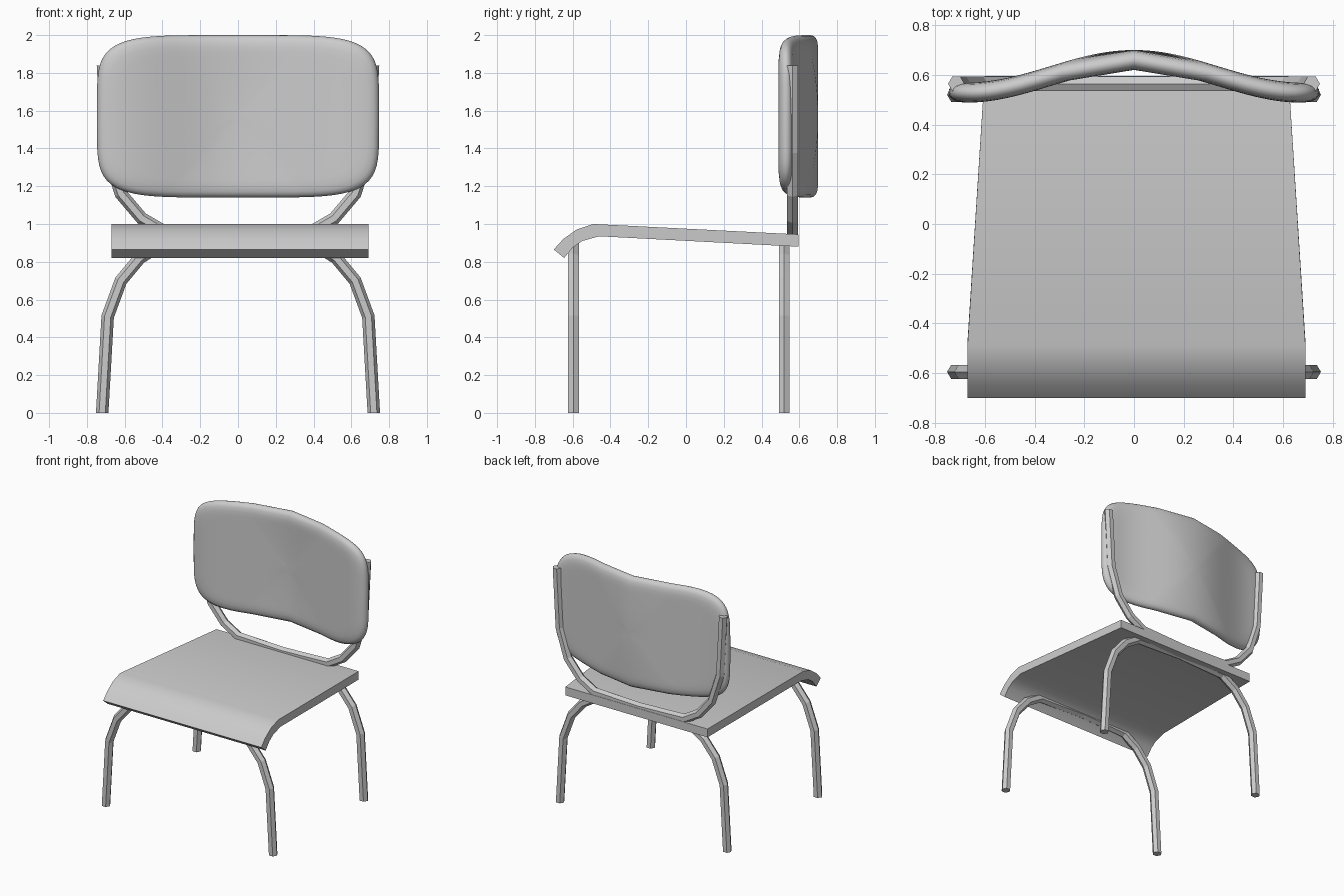
import bpy, bmesh, math
from mathutils import Vector

cube = bpy.data.objects.get("Cube")
if cube:
    bpy.data.objects.remove(cube, do_unlink=True)

grey = bpy.data.materials.new("plain_grey")
grey.use_nodes = True
colour = (0.6, 0.6, 0.6, 1)
grey.diffuse_color = colour
grey.node_tree.nodes["Principled BSDF"].inputs["Base Color"].default_value = colour


def finish(bm, name, smooth=None):
    bmesh.ops.recalc_face_normals(bm, faces=bm.faces)
    mesh = bpy.data.meshes.new(name)
    bm.to_mesh(mesh)
    bm.free()
    mesh.materials.append(grey)
    obj = bpy.data.objects.new(name, mesh)
    bpy.context.collection.objects.link(obj)
    if smooth:
        bpy.ops.object.select_all(action='DESELECT')
        obj.select_set(True)
        bpy.context.view_layer.objects.active = obj
        bpy.ops.object.shade_smooth_by_angle(angle=math.radians(smooth))
    return obj


def bridge(bm, a, b):
    for i in range(len(a)):
        j = (i + 1) % len(a)
        bm.faces.new((a[i], a[j], b[j], b[i]))


def tube(name, half, y, radius=0.033, sides=6):
    """Mitred hexagonal tube; half path runs in x, z from the end to the centre."""
    path = [Vector((x, 0, z)) for x, z in half]
    path += [Vector((-p.x, 0, p.z)) for p in reversed(path[:-1])]
    bm = bmesh.new()
    rings = []
    for i, p in enumerate(path):
        d0 = (p - path[max(i - 1, 0)]).normalized()
        d1 = (path[min(i + 1, len(path) - 1)] - p).normalized()
        t = (d0 + d1).normalized()
        miter = 1 / max(t.dot(d1), t.dot(d0))
        n = Vector((t.z, 0, -t.x)) * miter
        if i in (0, len(path) - 1):
            n = Vector((1 if t.z > 0 else -1, 0, 0))  # level cut ends
        ring = []
        for k in range(sides):
            a = math.tau * k / sides
            ring.append(bm.verts.new(p + n * radius * math.cos(a)
                                     + Vector((0, y + radius * math.sin(a), 0))))
        rings.append(ring)
    for a, b in zip(rings, rings[1:]):
        bridge(bm, a, b)
    bm.faces.new(rings[0])
    bm.faces.new(rings[-1])
    return finish(bm, name)


# Seat: bent sheet with a rolled front edge, narrowing to the back
top = [(-0.70, 0.865), (-0.65, 0.92), (-0.58, 0.97), (-0.49, 1.0), (0.595, 0.945)]
under = [(0.595, 0.88), (-0.46, 0.935), (-0.55, 0.91), (-0.60, 0.875), (-0.645, 0.82)]
bm = bmesh.new()
ends = []
for side in (-1, 1):
    ends.append([bm.verts.new((0.01 + side * (0.68 - 0.064 * max(0, y + 0.475)), y, z))
                 for y, z in top + under])
bridge(bm, *ends)
n = len(top)
for e in ends:
    for i in range(n - 1):
        bm.faces.new((e[i], e[i + 1], e[-2 - i], e[-1 - i]))
finish(bm, "seat", 30)

# Leg frames and backrest frame
leg = [(0.719, 0), (0.69, 0.51), (0.62, 0.70), (0.52, 0.82), (0.40, 0.895), (0, 0.91)]
tube("front_legs", leg, -0.595)
tube("back_legs", leg, 0.52)
post = [(0.715, 1.84), (0.69, 1.38), (0.62, 1.16), (0.51, 1.03), (0.39, 0.96), (0, 0.945)]
tube("backrest_frame", post, 0.564)


# Backrest: rounded pad bent along a wave
def bend(x):
    return 0.594 + 0.066 * math.cos(math.pi * min(abs(x) / 0.68, 1.08))


def pad_ring(bm, inset, offset, scale=1, count=64):
    ring = []
    for i in range(count):
        a = math.tau * i / count
        c, s = math.cos(a), math.sin(a)
        x = math.copysign(abs(c) ** 0.4, c) * (0.747 - inset) * scale
        z = math.copysign(abs(s) ** 0.4, s) * (0.43 - inset) * scale
        ring.append(bm.verts.new((x, bend(x) + offset, 1.57 + z)))
    return ring


bm = bmesh.new()
rim = pad_ring(bm, 0, 0)
for side in (-1, 1):
    last = rim
    for inset, depth in ((0.004, 0.014), (0.014, 0.026), (0.03, 0.034), (0.06, 0.039)):
        ring = pad_ring(bm, inset, side * depth)
        bridge(bm, last, ring)
        last = ring
    for k in range(11, 0, -1):
        ring = pad_ring(bm, 0.06, side * 0.04, k / 12)
        bridge(bm, last, ring)
        last = ring
    centre = bm.verts.new((0, bend(0) + side * 0.04, 1.57))
    for i in range(len(last)):
        bm.faces.new((last[i], last[(i + 1) % len(last)], centre))
finish(bm, "backrest_pad", 60)
